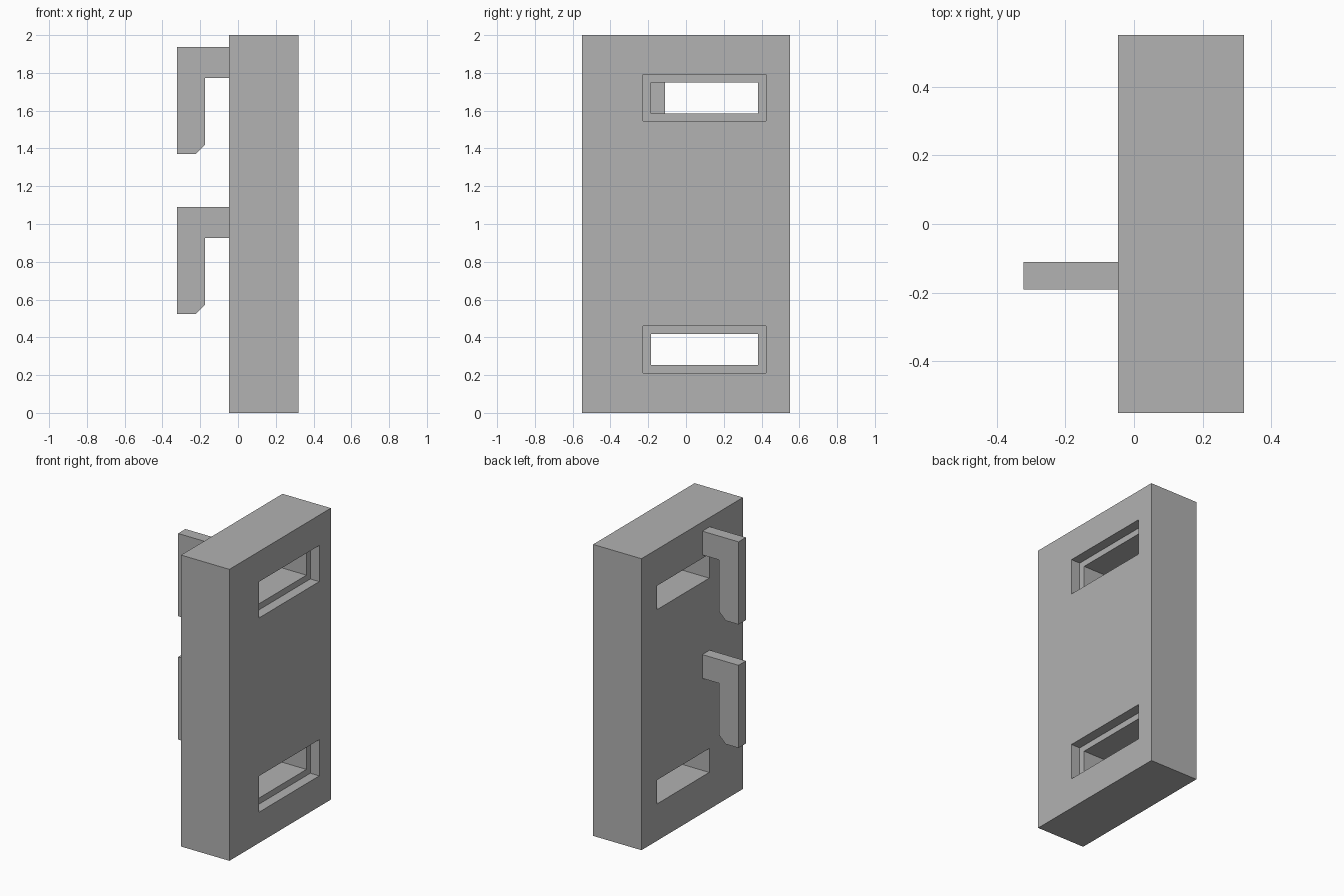
import bpy
import bmesh

old = bpy.data.objects.get("Cube")
if old:
    bpy.data.objects.remove(old, do_unlink=True)

GREY = (0.445, 0.445, 0.445, 1.0)
grey = bpy.data.materials.new("plain_grey")
grey.use_nodes = True
grey.diffuse_color = GREY
grey.node_tree.nodes["Principled BSDF"].inputs["Base Color"].default_value = GREY


def prism(name, profile, y0, y1):
    """Extrude an (x, z) profile along y."""
    bm = bmesh.new()
    face = bm.faces.new([bm.verts.new((x, y0, z)) for x, z in profile])
    new = bmesh.ops.extrude_face_region(bm, geom=[face])["geom"]
    verts = [v for v in new if isinstance(v, bmesh.types.BMVert)]
    bmesh.ops.translate(bm, verts=verts, vec=(0, y1 - y0, 0))
    bmesh.ops.recalc_face_normals(bm, faces=bm.faces)
    mesh = bpy.data.meshes.new(name)
    bm.to_mesh(mesh)
    bm.free()
    mesh.materials.append(grey)
    obj = bpy.data.objects.new(name, mesh)
    bpy.context.collection.objects.link(obj)
    return obj


def box(name, x, y, z):
    profile = [(x[0], z[0]), (x[1], z[0]), (x[1], z[1]), (x[0], z[1])]
    return prism(name, profile, *y)


def cut(target, cutter):
    mod = target.modifiers.new("cut", "BOOLEAN")
    mod.operation = "DIFFERENCE"
    mod.solver = "EXACT"
    mod.object = cutter
    bpy.context.view_layer.objects.active = target
    bpy.ops.object.modifier_apply(modifier=mod.name)
    bpy.data.objects.remove(cutter, do_unlink=True)


# Thick upright plate
BACK, FRONT = -0.047, 0.32
plate = box("plate", (BACK, FRONT), (-0.55, 0.55), (0, 2))

# Two through slots, each with a shallow wider recess on the +x face
LIP = 0.042
for z in (0.335, 1.668):
    cut(plate, box("slot_cutter", (BACK - 0.1, FRONT + 0.1),
                   (-0.185, 0.382), (z - 0.082, z + 0.082)))
    cut(plate, box("recess_cutter", (FRONT - 0.068, FRONT + 0.1),
                   (-0.185 - LIP, 0.382 + LIP),
                   (z - 0.082 - LIP, z + 0.082 + LIP)))

# Two downward hooks with a chamfered inner tip
OUT, IN = -0.322, -0.174
for name, top in (("upper_hook", 1.937), ("lower_hook", 1.09)):
    arm, tip = top - 0.163, top - 0.567
    prism(name, [(BACK, top), (OUT, top), (OUT, tip), (IN - 0.05, tip),
                 (IN, tip + 0.05), (IN, arm), (BACK, arm)], -0.19, -0.11)
